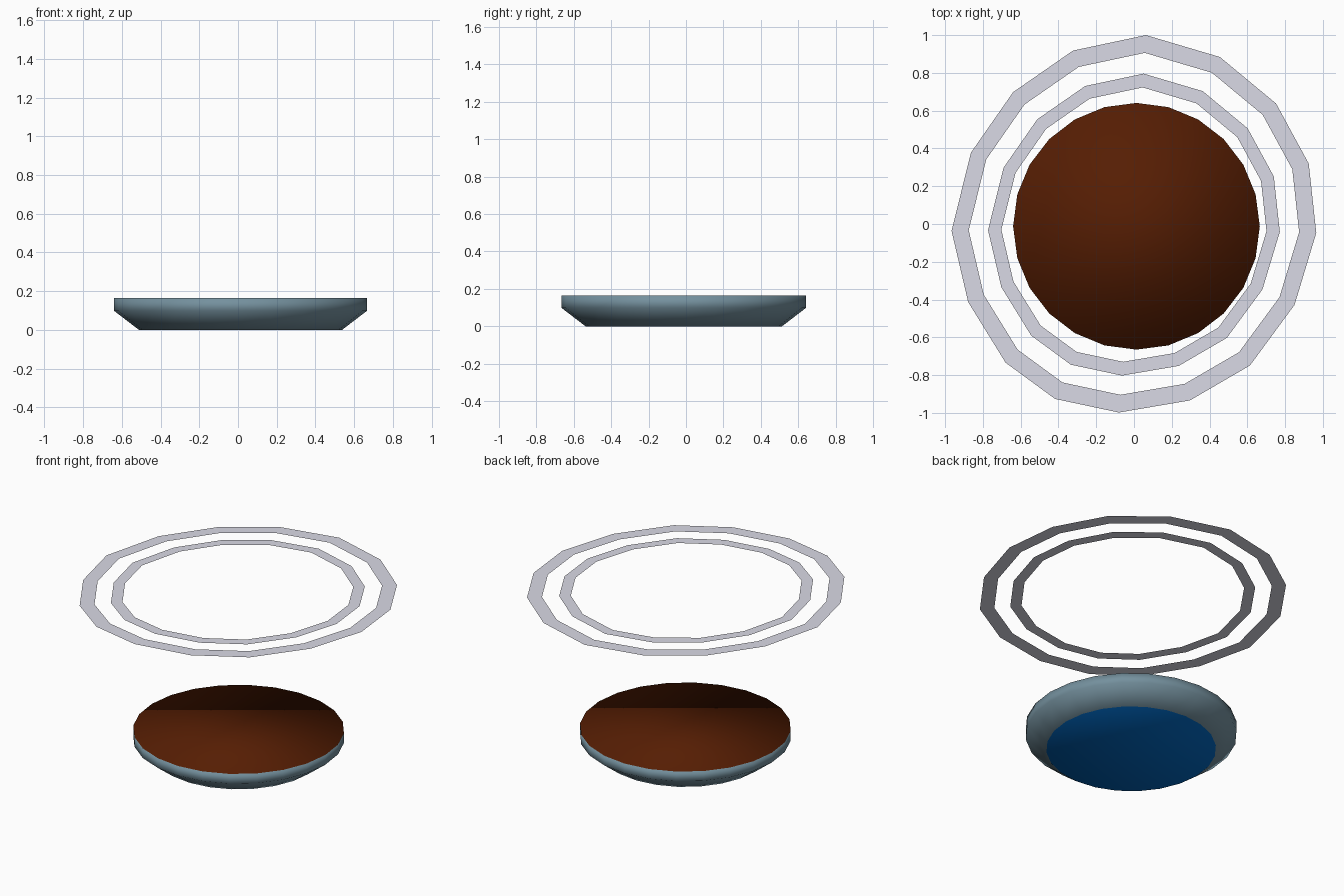
import bpy, bmesh, math

if "Cube" in bpy.data.objects:
    bpy.data.objects.remove(bpy.data.objects["Cube"])


def material(name, rgb):
    m = bpy.data.materials.new(name)
    m.diffuse_color = (*rgb, 1.0)
    m.use_nodes = True
    m.node_tree.nodes["Principled BSDF"].inputs["Base Color"].default_value = m.diffuse_color
    return m


STEEL = material("steel_blue_grey", (0.175, 0.28, 0.34))
BROWN = material("dark_rust_brown", (0.092, 0.0125, 0.001))
BLUE = material("deep_blue", (0.0, 0.137, 0.54))
GREY = material("pale_grey", (0.70, 0.70, 0.79))


def finish(bm, name, materials):
    mesh = bpy.data.meshes.new(name)
    bm.to_mesh(mesh)
    bm.free()
    for m in materials:
        mesh.materials.append(m)
    obj = bpy.data.objects.new(name, mesh)
    bpy.context.collection.objects.link(obj)
    return obj


def make_dish(name, centre, profile, sides):
    """Turned solid from (radius, height) steps, capped top and bottom."""
    bm = bmesh.new()
    loops = []
    for r, z in profile:
        loops.append([bm.verts.new((centre[0] + r * math.cos(math.tau * i / sides),
                                    centre[1] + r * math.sin(math.tau * i / sides), z))
                      for i in range(sides)])
    for low, high in zip(loops, loops[1:]):
        for i in range(sides):
            j = (i + 1) % sides
            bm.faces.new((low[i], low[j], high[j], high[i]))
    bm.faces.new(loops[0][::-1]).material_index = 2   # underside
    bm.faces.new(loops[-1]).material_index = 1        # top surface
    for f in bm.faces:
        f.smooth = True
    return finish(bm, name, (STEEL, BROWN, BLUE))


def make_ring(name, outline, outer, inner, z, dy=0.0):
    """Flat band between two scaled copies of an outline, facing up."""
    bm = bmesh.new()
    a = [bm.verts.new((x * outer, y * outer + dy, z)) for x, y in outline]
    b = [bm.verts.new((x * inner, y * inner + dy, z)) for x, y in outline]
    n = len(outline)
    for i in range(n):
        j = (i + 1) % n
        bm.faces.new((a[j], a[i], b[i], b[j]))
    for f in bm.faces:
        f.normal_update()
        if f.normal.z < 0:
            f.normal_flip()
    return finish(bm, name, (GREY,))


# Shallow dish with a sloped foot and short upright rim
make_dish("dish", (0.013, -0.012), [(0.525, 0.0), (0.653, 0.098), (0.653, 0.164)], 24)

# Two floating, slightly uneven sixteen-sided bands sharing one outline
OUTLINE = [(0.063, 1.0), (0.455, 0.884), (0.752, 0.638), (0.925, 0.32),
           (0.965, -0.047), (0.85, -0.428), (0.614, -0.749), (0.296, -0.934),
           (-0.08, -0.998), (-0.418, -0.926), (-0.68, -0.734), (-0.878, -0.413),
           (-0.966, -0.036), (-0.863, 0.378), (-0.64, 0.698), (-0.323, 0.918)]
make_ring("outer_ring", OUTLINE, 1.0, 0.906, 1.097)
make_ring("inner_ring", OUTLINE, 0.80, 0.727, 1.097, -0.004)
